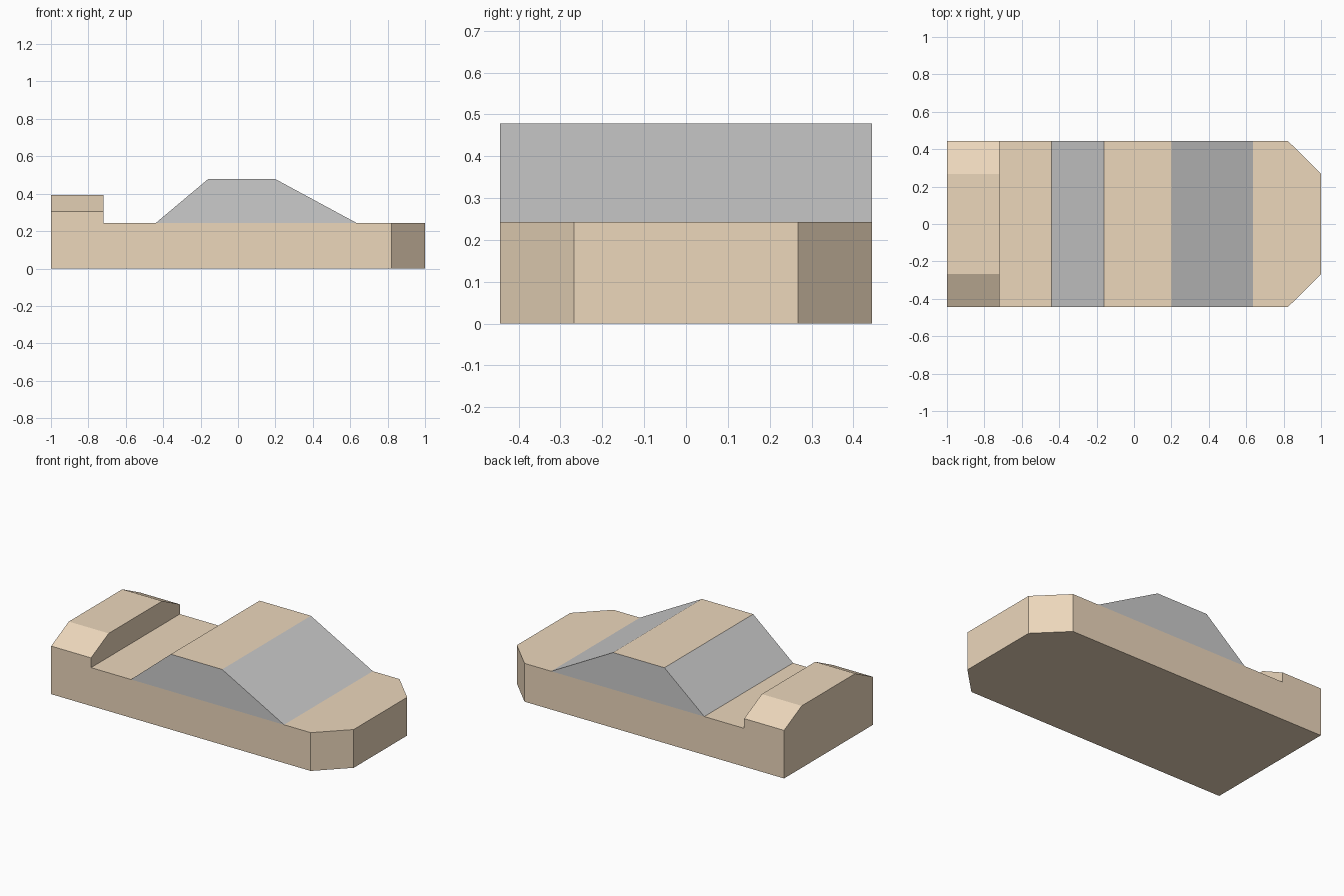
import bpy, bmesh
from mathutils import Vector

if "Cube" in bpy.data.objects:
    bpy.data.objects.remove(bpy.data.objects["Cube"])

W = 0.445  # half width


def material(name, rgb):
    mat = bpy.data.materials.new(name)
    mat.diffuse_color = (*rgb, 1)
    mat.use_nodes = True
    mat.node_tree.nodes["Principled BSDF"].inputs["Base Color"].default_value = mat.diffuse_color
    return mat


def side_prism(profile):
    """Extrude an (x, z) side profile across the full width."""
    bm = bmesh.new()
    face = bm.faces.new([bm.verts.new((x, -W, z)) for x, z in profile])
    ext = bmesh.ops.extrude_face_region(bm, geom=[face])
    verts = [v for v in ext["geom"] if isinstance(v, bmesh.types.BMVert)]
    bmesh.ops.translate(bm, vec=(0, 2 * W, 0), verts=verts)
    bmesh.ops.recalc_face_normals(bm, faces=bm.faces[:])
    return bm


def slice_off(bm, point, normal):
    """Cut away everything beyond a plane and cap the cut."""
    cut = bmesh.ops.bisect_plane(
        bm, geom=bm.verts[:] + bm.edges[:] + bm.faces[:], dist=1e-5,
        plane_co=Vector(point), plane_no=Vector(normal), clear_outer=True)
    edges = [e for e in cut["geom_cut"] if isinstance(e, bmesh.types.BMEdge)]
    bmesh.ops.holes_fill(bm, edges=edges, sides=0)
    bmesh.ops.recalc_face_normals(bm, faces=bm.faces[:])


def finish(bm, name, mats):
    mesh = bpy.data.meshes.new(name)
    bm.to_mesh(mesh)
    bm.free()
    for m in mats:
        mesh.materials.append(m)
    obj = bpy.data.objects.new(name, mesh)
    bpy.context.collection.objects.link(obj)
    return obj


tan = material("tan_paint", (0.84, 0.68, 0.50))
grey = material("grey_glass", (0.8, 0.8, 0.8))

# Body: flat deck with raised tail block
body = side_prism([(-1, 0), (1, 0), (1, 0.243), (-0.72, 0.243),
                   (-0.72, 0.393), (-1, 0.393)])
for s in (-1, 1):
    # clipped nose corner
    slice_off(body, (1, s * 0.268, 0), (0.177, s * 0.178, 0))
    # sloped tail shoulder
    slice_off(body, (-1, s * 0.268, 0.393), (0, s * 0.088, 0.177))
finish(body, "body", [tan])

# Cabin: grey windows all round, tan roof, open underneath
cabin = side_prism([(-0.44, 0.243), (0.635, 0.243), (0.2, 0.478), (-0.16, 0.478)])
floor = [f for f in cabin.faces if f.normal.z < -0.9]
bmesh.ops.delete(cabin, geom=floor, context='FACES')
for f in cabin.faces:
    f.material_index = 1 if f.normal.z > 0.95 else 0
finish(cabin, "cabin", [grey, tan])
